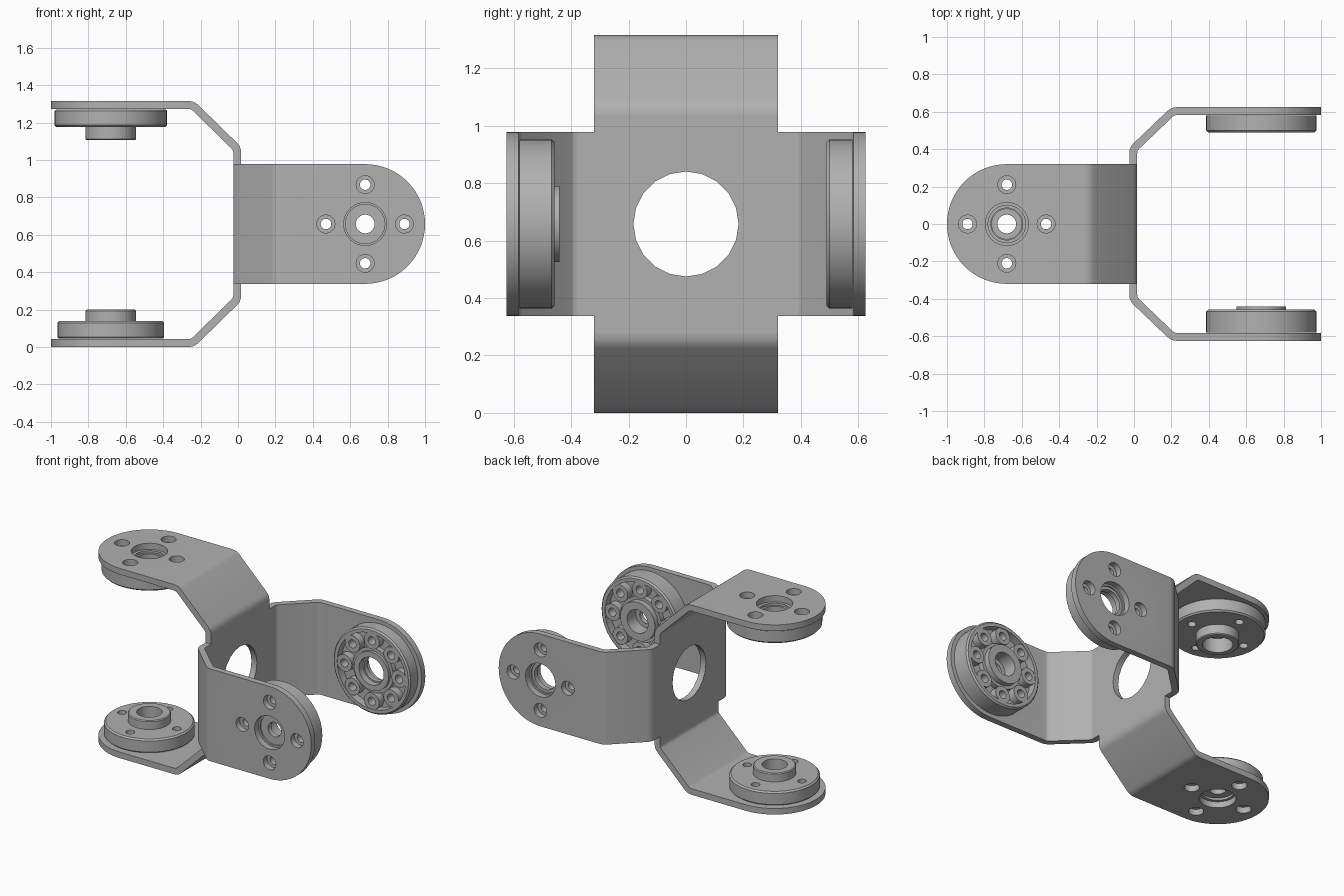
import bpy, bmesh
from math import sin, cos, pi, radians
from mathutils import Vector, Matrix

cube = bpy.data.objects.get("Cube")
if cube:
    bpy.data.objects.remove(cube, do_unlink=True)

steel = bpy.data.materials.new("grey_metal")
steel.use_nodes = True
steel.diffuse_color = (0.44, 0.44, 0.44, 1)
steel.node_tree.nodes["Principled BSDF"].inputs["Base Color"].default_value = (0.44, 0.44, 0.44, 1)

THICK = 0.042    # sheet thickness
HALF = 0.32      # half width of every sheet strip
BOLT = 0.21      # bolt circle radius
MID = 0.658      # height of the centre


def circle(r, n, cx=0, cy=0):
    return [(cx + r * cos(2 * pi * i / n), cy + r * sin(2 * pi * i / n)) for i in range(n)]


def bolt_points(n):
    return circle(BOLT, n)


def add_object(name, bm, frame):
    mesh = bpy.data.meshes.new(name)
    bm.to_mesh(mesh)
    bm.free()
    ob = bpy.data.objects.new(name, mesh)
    bpy.context.collection.objects.link(ob)
    ob.matrix_world = frame
    mesh.materials.append(steel)
    return ob


def activate(ob):
    bpy.ops.object.select_all(action='DESELECT')
    ob.select_set(True)
    bpy.context.view_layer.objects.active = ob


def smooth(ob):
    activate(ob)
    bpy.ops.object.shade_smooth_by_angle(angle=radians(30))


def placed(origin, x_axis, z_axis):
    """Frame whose z points inward and whose x runs along the strip."""
    x, z = Vector(x_axis), Vector(z_axis)
    m = Matrix((x, z.cross(x), z)).transposed().to_4x4()
    m.translation = origin
    return m


def sheet(name, frame, outline, holes, path=()):
    """Flat outline with holes, continued along a bent path, then thickened."""
    bm = bmesh.new()
    last = None
    for loop in [outline] + holes:
        vs = [bm.verts.new((x, y, 0)) for x, y in loop]
        for a, b in zip(vs, vs[1:] + vs[:1]):
            bm.edges.new((a, b))
        last = last or vs[-2:]
    bmesh.ops.triangle_fill(bm, use_beauty=True, edges=bm.edges[:], normal=(0, 0, -1))
    for x, h in path:
        new = [bm.verts.new((x, v.co.y, h)) for v in last]
        bm.faces.new((last[0], last[1], new[1], new[0]))
        last = new
    bmesh.ops.recalc_face_normals(bm, faces=bm.faces[:])
    bm.faces.ensure_lookup_table()
    if bm.faces[0].normal.z > 0:
        bmesh.ops.reverse_faces(bm, faces=bm.faces[:])
    ob = add_object(name, bm, frame)
    mod = ob.modifiers.new("thickness", 'SOLIDIFY')
    mod.thickness, mod.offset, mod.use_even_offset = THICK, -1, True
    activate(ob)
    bpy.ops.object.modifier_apply(modifier=mod.name)
    smooth(ob)


def bend(before, corner, after, setback=0.03):
    """Rounded corner of a sheet path."""
    c = Vector(corner)
    a = c + (Vector(before) - c).normalized() * setback
    b = c + (Vector(after) - c).normalized() * setback
    return [tuple(a * (1 - t) ** 2 + c * 2 * t * (1 - t) + b * t * t) for t in (0, .33, .67, 1)]


def arm(name, frame, first, second):
    start, end = (0, 0), (second[0], second[1] + 1)
    path = bend(start, first, second) + bend(first, second, end)
    edge = path[0][0]
    outline = [(HALF * cos(pi / 2 + pi * i / 32), HALF * sin(pi / 2 + pi * i / 32)) for i in range(33)]
    outline += [(edge, -HALF), (edge, HALF)]
    holes = [circle(0.115, 40)] + [circle(0.048, 24, x, y) for x, y in bolt_points(4)]
    sheet(name, frame, outline, holes, path[1:])


def lathe(bm, profile, steps=48, cx=0, cy=0):
    """Closed (radius, height) profile turned about an upright axis."""
    rings = [[bm.verts.new((x, y, h)) for x, y in circle(r, steps, cx, cy)] for r, h in profile]
    faces = []
    for p, q in zip(rings, rings[1:] + rings[:1]):
        for i in range(steps):
            j = (i + 1) % steps
            faces.append(bm.faces.new((p[i], p[j], q[j], q[i])))
    bmesh.ops.recalc_face_normals(bm, faces=faces)


def disc(name, frame, profile, bolts):
    bm = bmesh.new()
    lathe(bm, profile)
    ob = add_object(name, bm, frame)
    # bolt holes
    cut = bmesh.new()
    for x, y in bolt_points(bolts):
        bmesh.ops.create_cone(cut, cap_ends=True, segments=20, radius1=0.028, radius2=0.028,
                              depth=0.6, matrix=Matrix.Translation((x, y, 0.1)))
    cutter = add_object("bolt_hole_cutter", cut, frame)
    cutter.hide_render = True
    mod = ob.modifiers.new("holes", 'BOOLEAN')
    mod.operation, mod.object, mod.solver = 'DIFFERENCE', cutter, 'EXACT'
    activate(ob)
    bpy.ops.object.modifier_apply(modifier=mod.name)
    bpy.data.objects.remove(cutter, do_unlink=True)
    smooth(ob)


def solid_disc(name, frame, r, boss_top, bore, seat):
    top, base = 0.14, 0.045
    disc(name, frame, [(seat, 0.06), (0.1, 0.06), (0.1, base), (r - .008, base), (r, base + .008),
                       (r, top - .01), (r - .01, top), (0.135, top), (0.135, boss_top - .006),
                       (0.129, boss_top), (bore, boss_top), (bore, 0.11), (seat, 0.11)], 4)


def pocketed_disc(name, frame, top, hub_top, bore, seat):
    r, base, floor = 0.295, 0.045, top - 0.055
    disc(name, frame, [(seat, 0.055), (0.105, 0.055), (0.105, base), (r, base),
                       (r, top - .01), (r - .01, top), (0.262, top), (0.262, floor),
                       (0.155, floor), (0.155, top - .02), (0.133, top - .02),
                       (0.133, hub_top), (bore, hub_top), (bore, 0.09), (seat, 0.09)], 8)
    # ring of bolt sleeves standing in the pocket
    bm = bmesh.new()
    for x, y in bolt_points(8):
        lathe(bm, [(0.028, floor), (0.058, floor), (0.058, top - .004), (0.028, top - .004)], 24, x, y)
    smooth(add_object(name + "_sleeves", bm, frame))


# Arm frames: origin on the outer face at the hub axis
lower = placed((-0.68, 0, 0), (1, 0, 0), (0, 0, 1))
upper = placed((-0.68, 0, 2 * MID), (1, 0, 0), (0, 0, -1))
front = placed((0.68, -0.625, MID), (-1, 0, 0), (0, 1, 0))
back = placed((0.68, 0.625, MID), (-1, 0, 0), (0, -1, 0))

# Bent sheet arms
for name, frame in (("lower_arm", lower), ("upper_arm", upper)):
    arm(name, frame, (0.445, 0), (0.697, 0.246))
for name, frame in (("front_arm", front), ("back_arm", back)):
    arm(name, frame, (0.48, 0), (0.705, 0.215))

# Cross-shaped centre plate with a round opening
REACH = 0.382
cross = []
for sx, sy in ((1, 1), (-1, 1), (-1, -1), (1, -1)):
    corner = [(sx * REACH, sy * HALF), (sx * HALF, sy * HALF), (sx * HALF, sy * REACH)]
    cross += corner if sx * sy > 0 else corner[::-1]
sheet("centre_plate", placed((0.017, 0, MID), (0, 1, 0), (-1, 0, 0)), cross, [circle(0.183, 20)])

# Hub discs
solid_disc("lower_disc", lower, 0.285, 0.20, 0.08, 0.05)
solid_disc("upper_disc", upper, 0.30, 0.21, 0.095, 0.085)
pocketed_disc("front_disc", front, 0.167, 0.185, 0.08, 0.05)
pocketed_disc("back_disc", back, 0.135, 0.135, 0.095, 0.085)
